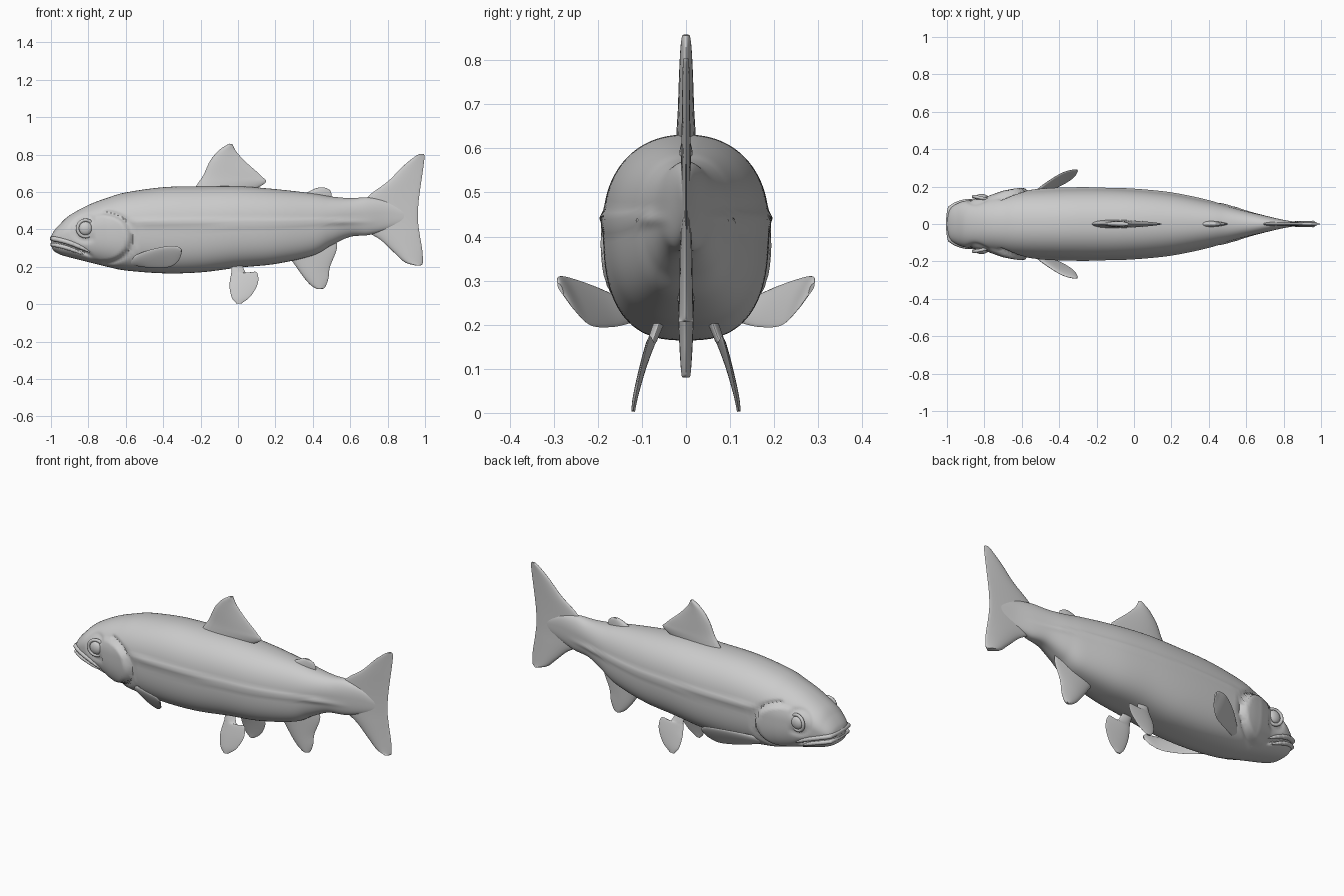
import bpy, bmesh, math
from mathutils import Vector

cube = bpy.data.objects.get("Cube")
if cube:
    bpy.data.objects.remove(cube)

grey = bpy.data.materials.new("plain grey")
grey.use_nodes = True
grey.diffuse_color = (0.6, 0.6, 0.6, 1)
grey.node_tree.nodes["Principled BSDF"].inputs["Base Color"].default_value = (0.6, 0.6, 0.6, 1)


def smooth_path(points, steps):
    """Catmull-Rom samples through tuples of any length."""
    pts = [Vector(p) for p in points]
    pts = [pts[0] * 2 - pts[1]] + pts + [pts[-1] * 2 - pts[-2]]
    out = []
    for a, b, c, d in zip(pts, pts[1:], pts[2:], pts[3:]):
        for i in range(steps):
            t = i / steps
            out.append(b + (c - a) * t / 2 + (a * 2 - b * 5 + c * 4 - d) * t * t / 2
                       + (b * 3 - a - c * 3 + d) * t ** 3 / 2)
    return out + [pts[-2]]


def finish(obj, angle=50):
    obj.data.materials.append(grey)
    bpy.ops.object.select_all(action="DESELECT")
    obj.select_set(True)
    bpy.context.view_layer.objects.active = obj
    bpy.ops.object.shade_smooth_by_angle(angle=math.radians(angle))
    return obj


def loft(name, rings):
    """Skin a list of closed rings and cap both ends."""
    bm = bmesh.new()
    loops = [[bm.verts.new(p) for p in ring] for ring in rings]
    n = len(loops[0])
    for r, s in zip(loops, loops[1:]):
        for i in range(n):
            bm.faces.new((r[i], r[(i + 1) % n], s[(i + 1) % n], s[i]))
    bm.faces.new(loops[0])
    bm.faces.new(loops[-1])
    bmesh.ops.recalc_face_normals(bm, faces=bm.faces)
    mesh = bpy.data.meshes.new(name)
    bm.to_mesh(mesh)
    bm.free()
    obj = bpy.data.objects.new(name, mesh)
    bpy.context.collection.objects.link(obj)
    return finish(obj)


def bell(d, width):
    return math.exp(-(d / width) ** 2)


# Body stations: x, top, bottom, half width
STATIONS = smooth_path([
    (-1, .36, .315, .035), (-.985, .39, .285, .08), (-.95, .43, .265, .107),
    (-.9, .475, .25, .125), (-.8, .53, .225, .143), (-.7, .568, .2, .16),
    (-.6, .597, .18, .176), (-.4, .625, .165, .186), (-.2, .63, .17, .188),
    (0, .63, .195, .18), (.2, .615, .215, .16), (.4, .592, .26, .12),
    (.5, .575, .315, .095), (.6, .567, .36, .068), (.7, .57, .37, .045),
    (.8, .55, .4, .022), (.9, .5, .44, .006)], 9)


def surface_detail(x, z):
    """Raised gill cover, lateral line, cheek and mouth crease."""
    d = .009 * bell(z - .44, .014) * min(1, max(0, (x + .62) * 8)) * min(1, max(0, (.75 - x) * 5))
    rim = math.hypot((x + .72) / .15, (z - .355) / .13)
    if rim < 1 and x > -.8:
        d += .018 * min(1, (1 - rim) * 10) * min(1, max(0, (x + .8) * 10))
    d -= .012 * bell(rim - 1.06, .07) * (x > -.72)
    if x < -.77:
        d -= .02 * bell(z - mouth_z(x), .011) * min(1, (-.77 - x) * 20)
        d -= .008 * bell(math.hypot(x + .815, z - .405) - .063, .014)
    return d


def mouth_z(x):
    return .335 - .12 * (x + 1) - 1.1 * (x + 1) ** 2


def body_ring(s):
    x, top, bottom, w = s
    mid = bottom + (top - bottom) * .56
    ring = []
    for i in range(96):
        a = math.tau * i / 96
        c, q = math.cos(a), math.sin(a)
        n, h = (2.2, top - mid) if q > 0 else (2.7, mid - bottom)
        y = w * abs(c) ** (2 / n)
        z = mid + math.copysign(h * abs(q) ** (2 / n), q)
        y += surface_detail(x, z) * min(1, y / w * 1.5) * min(1, w / .08)
        ring.append((x, math.copysign(max(y, 0), c), z))
    return ring


def side_y(x, z):
    """Half width of the plain body at x and z."""
    s = min(STATIONS, key=lambda p: abs(p[0] - x))
    mid = s[2] + (s[1] - s[2]) * .56
    n, h = (2.2, s[1] - mid) if z > mid else (2.7, mid - s[2])
    return s[3] * max(0, 1 - min(1, abs(z - mid) / h) ** n) ** (1 / n)


loft("body", [body_ring(s) for s in STATIONS])


def fin(name, sections, thick, mirror=1):
    """Fin from (leading xyz, trailing xyz) sections, base to tip."""
    rows = smooth_path([a + b for a, b in sections], 7)
    rings = []
    for k, r in enumerate(rows):
        lead, trail = Vector(r[:3]), Vector(r[3:])
        nxt = rows[min(k + 1, len(rows) - 1)]
        prv = rows[max(k - 1, 0)]
        span = Vector(nxt[:3]) + Vector(nxt[3:]) - Vector(prv[:3]) - Vector(prv[3:])
        normal = (trail - lead).cross(span).normalized()
        t = thick * (1 - .65 * k / (len(rows) - 1))
        ring = []
        for i in range(24):
            a = math.tau * i / 24
            u = (1 - math.cos(a)) / 2
            p = lead.lerp(trail, u) + normal * (t * math.sin(a) * (1.15 - .65 * u))
            ring.append((p.x, p.y * mirror, p.z))
        rings.append(ring)
    return loft(name, rings)


def flat(rows):
    return [((a, 0, b), (c, 0, d)) for a, b, c, d in rows]


# Centre fins: leading x, z and trailing x, z
fin("dorsal_fin", flat([
    (-.25, .59, .04, .59), (-.215, .645, .145, .648), (-.185, .69, .125, .685), (-.15, .765, .045, .757),
    (-.105, .82, -.005, .81), (-.065, .848, -.022, .838), (-.045, .858, -.03, .856)]), .027)
fin("adipose_fin", flat([
    (.34, .58, .5, .565), (.38, .603, .5, .59), (.41, .617, .49, .61), (.435, .624, .465, .623)]), .02)
fin("anal_fin", flat([
    (.26, .27, .52, .37), (.3, .215, .528, .295), (.35, .145, .492, .2),
    (.385, .105, .483, .135), (.415, .084, .465, .09), (.43, .08, .45, .081)]), .024)
fin("tail_fin", flat([
    (.95, .206, .975, .206), (.89, .225, .988, .22), (.83, .28, .985, .29), (.76, .345, .972, .37),
    (.66, .41, .962, .45), (.64, .5, .964, .53), (.7, .58, .972, .6),
    (.8, .655, .982, .67), (.88, .735, .992, .74), (.94, .785, .997, .79), (.97, .803, .992, .804)]), .02)

# Paired fins
for label, m in (("left", 1), ("right", -1)):
    fin(label + "_pectoral_fin", [
        ((-.585, .12, .245), (-.55, .12, .205)), ((-.49, .205, .285), (-.47, .165, .195)),
        ((-.39, .27, .308), (-.37, .215, .198)), ((-.325, .29, .308), (-.32, .25, .23)),
        ((-.302, .29, .293), (-.302, .278, .268))], .014, m)
    fin(label + "_pelvic_fin", [
        ((-.045, .05, .235), (.015, .05, .235)), ((-.035, .072, .178), (.045, .075, .165)),
        ((-.042, .085, .135), (.098, .082, .172)), ((-.045, .1, .09), (.107, .098, .115)),
        ((-.033, .115, .035), (.07, .113, .045)), ((-.008, .12, .003), (.02, .12, .004))], .014, m)

    # Eye ball with a raised lid ring
    y = side_y(-.815, .405)
    bpy.ops.mesh.primitive_uv_sphere_add(segments=32, ring_count=16, radius=.036, location=(-.815, y * m, .405))
    eye = bpy.context.object
    eye.name = label + "_eye"
    eye.scale = (1, .55, 1)
    finish(eye)
    bpy.ops.mesh.primitive_torus_add(
        major_radius=.044, minor_radius=.009, major_segments=36, minor_segments=10,
        location=(-.815, (y - .002) * m, .405), rotation=(math.pi / 2, 0, -.2 * m))
    bpy.context.object.name = label + "_eyelid"
    finish(bpy.context.object)


def lip(name, offset, radius, end):
    """Tapered tube around the snout, following the mouth line."""
    half = []
    for i in range(25):
        x = -.985 + (end + .985) * i / 24
        z = mouth_z(x) + offset
        half.append(Vector((x, side_y(x, z) - .002, z)))
    tip = Vector((-.993, 0, mouth_z(-1) + offset))
    path = [Vector((p.x, -p.y, p.z)) for p in reversed(half)] + [tip] + half
    path = smooth_path(path, 3)
    rings = []
    for k, p in enumerate(path):
        tangent = (path[min(k + 1, len(path) - 1)] - path[max(k - 1, 0)]).normalized()
        side = tangent.cross(Vector((0, 0, 1))).normalized()
        up = side.cross(tangent)
        f = abs(2 * k / (len(path) - 1) - 1)
        r = radius * max(.1, 1 - f ** 6)
        rings.append([p + (side * math.cos(a) + up * math.sin(a)) * r
                      for a in (math.tau * i / 12 for i in range(12))])
    loft(name, rings)


lip("upper_lip", .016, .013, -.785)
lip("lower_lip", -.016, .011, -.82)
